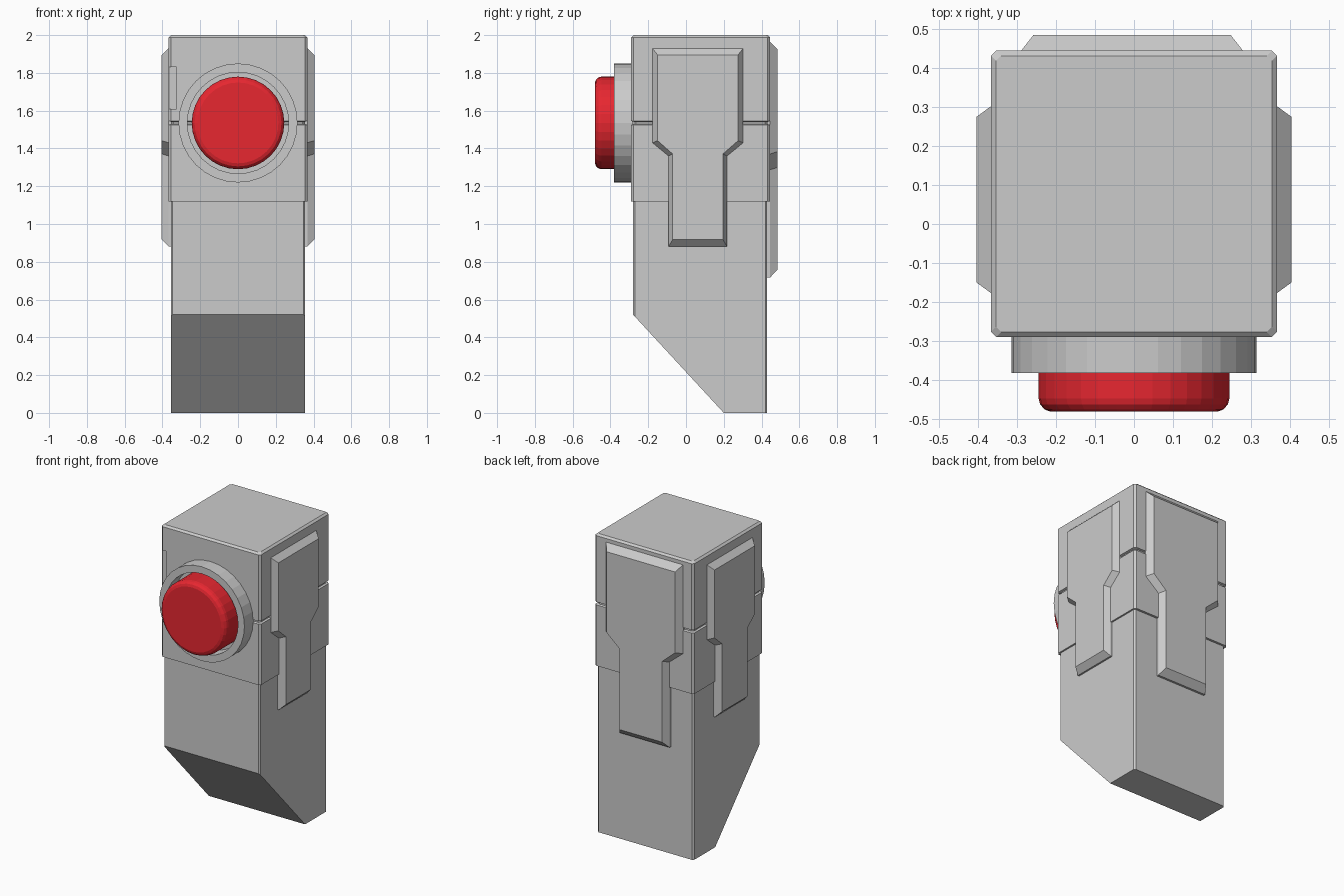
import bpy, bmesh
from math import sin, cos, pi
from mathutils import Vector

if "Cube" in bpy.data.objects:
    bpy.data.objects.remove(bpy.data.objects["Cube"])


def loft(name, rings, close_ends=True, color=None):
    """Skin a stack of closed rings that share a point count."""
    bm = bmesh.new()
    loops = [[bm.verts.new(p) for p in ring] for ring in rings]
    n = len(loops[0])
    pairs = list(zip(loops, loops[1:]))
    if close_ends:
        bm.faces.new(loops[0])
        bm.faces.new(loops[-1])
    else:
        pairs.append((loops[-1], loops[0]))
    for a, b in pairs:
        for i in range(n):
            j = (i + 1) % n
            bm.faces.new((a[i], a[j], b[j], b[i]))
    return finish(name, bm, color)


def finish(name, bm, color=None):
    bmesh.ops.recalc_face_normals(bm, faces=bm.faces)
    me = bpy.data.meshes.new(name)
    bm.to_mesh(me)
    bm.free()
    ob = bpy.data.objects.new(name, me)
    bpy.context.collection.objects.link(ob)
    if color:
        mat = bpy.data.materials.new(name + "_paint")
        mat.diffuse_color = color
        mat.use_nodes = True
        mat.node_tree.nodes["Principled BSDF"].inputs["Base Color"].default_value = mat.diffuse_color
        me.materials.append(mat)
    return ob


def block_ring(hx, y0, y1, z, inset=0, c=0.013):
    """Rectangle with chamfered corners."""
    x, a, b = hx - inset, y0 + inset, y1 - inset
    return [(-x + c, a, z), (x - c, a, z), (x, a + c, z), (x, b - c, z),
            (x - c, b, z), (-x + c, b, z), (-x, b - c, z), (-x, a + c, z)]


# Upper housing with a groove all round and a chamfered top
steps = [(1.118, 0), (1.525, 0), (1.529, .013), (1.541, .013), (1.545, 0), (1.988, 0), (2.0, .013)]
housing = loft("upper_housing", [block_ring(.367, -.29, .445, z, i) for z, i in steps])

# Shallow notch at the left front edge
bm = bmesh.new()
bmesh.ops.create_cube(bm, size=1)
for v in bm.verts:
    v.co = Vector((-.365 + v.co.x * .08, -.295 + v.co.y * .03, 1.72 + v.co.z * .22))
cutter = finish("notch_cutter", bm)
cutter.hide_render = True
cutter.hide_viewport = True
mod = housing.modifiers.new("notch", 'BOOLEAN')
mod.operation, mod.object, mod.solver = 'DIFFERENCE', cutter, 'EXACT'

# Lower shaft, cut off at a slant on the front
shaft = loft("lower_shaft", [block_ring(.356, -.28, .43, z, 0, .01) for z in (0, 1.2)])
bm = bmesh.new()
bm.from_mesh(shaft.data)
cut = bmesh.ops.bisect_plane(bm, geom=bm.verts[:] + bm.edges[:] + bm.faces[:],
                             plane_co=(0, .20, 0), plane_no=(0, -.52, -.48), clear_outer=True)
edges = [g for g in cut["geom_cut"] if isinstance(g, bmesh.types.BMEdge)]
bmesh.ops.holes_fill(bm, edges=[e for e in edges if e.is_boundary], sides=0)
bmesh.ops.recalc_face_normals(bm, faces=bm.faces)
bm.to_mesh(shaft.data)
bm.free()


def panel(name, place, depth, rise, k, top):
    """Raised T-shaped plate with sloping sides; place maps (u, depth, z)."""
    def outline(inset, d, t, b):
        w, n = (.24 - inset) * k, (.155 - inset * .8) * k
        z0, z1, z2, z3 = (top - q * k for q in (t, .50 - b * .3, .57 - b * .3, 1.05 - b))
        right = [(w, z0), (w, z1), (n, z2), (n, z3)]
        pts = right + [(-u, z) for u, z in reversed(right)]
        return [place(u, d, z) for u, z in pts]
    loft(name, [outline(0, depth - .03, 0, 0), outline(0, depth, 0, 0),
                outline(.027, depth + rise, .035, .037)])


# Side and back plates
for side, s in (("left", -1), ("right", 1)):
    panel(side + "_plate", lambda u, d, z, s=s: (s * d, .0625 + u, z), .367, .037, 1, 1.93)
panel("back_plate", lambda u, d, z: (u - .005, d, z), .444, .041, 1.19, 1.965)


def lathe(name, profile, closed, color=None, sides=32):
    """Turn (radius, y) points about the button axis."""
    rings = [[(r * cos(2 * pi * i / sides), y, 1.535 + r * sin(2 * pi * i / sides))
              for i in range(sides)] for r, y in profile]
    return loft(name, rings, closed, color)


# Collar and red button
lathe("button_collar", [(.315, -.28), (.315, -.382), (.268, -.382), (.268, -.28)], False)
lathe("button", [(.245, -.28), (.245, -.448), (.241, -.463), (.230, -.476), (.214, -.482)],
      True, (.8, .02, .03, 1))
